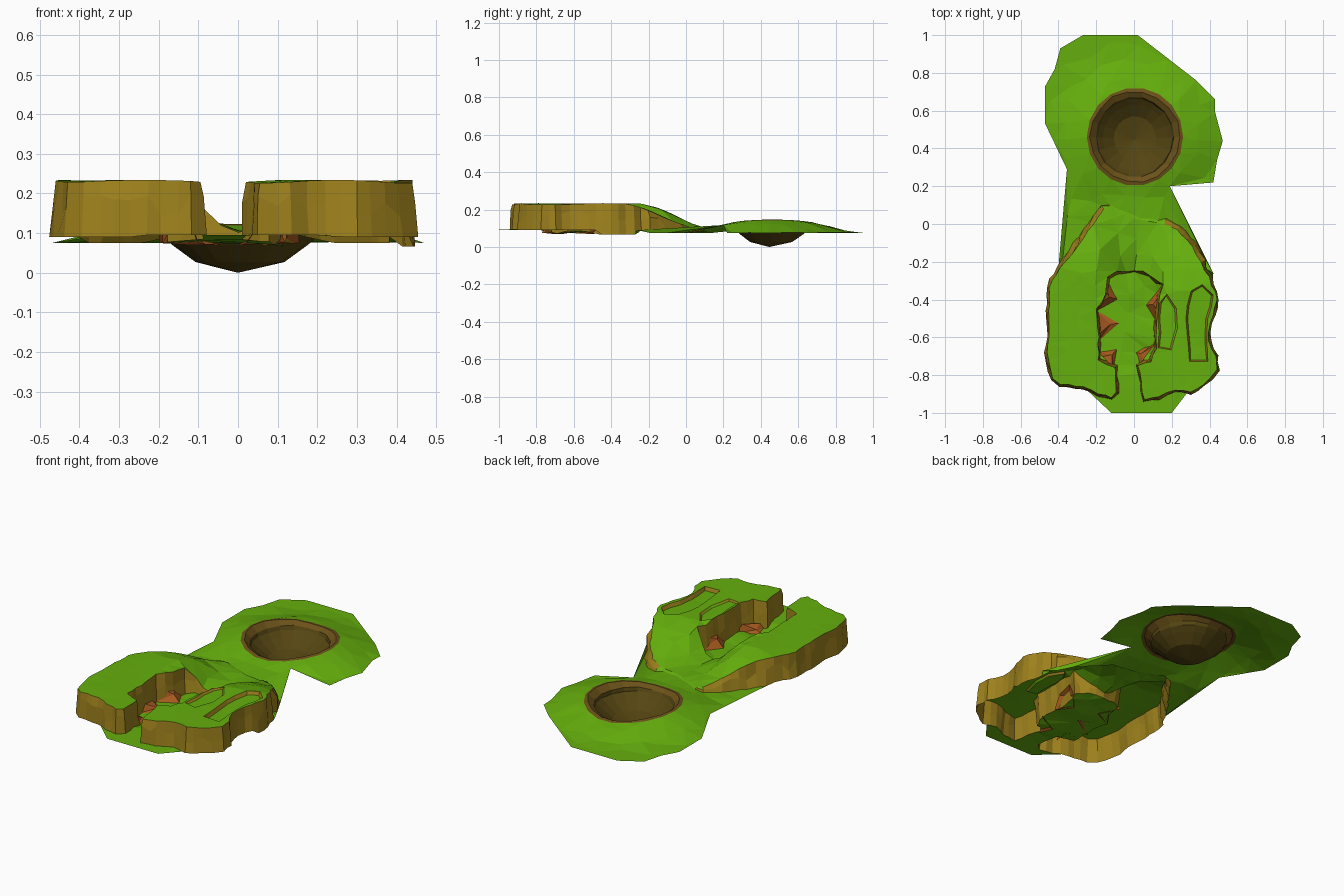
import bpy, math, random
from mathutils import Vector
from mathutils.geometry import delaunay_2d_cdt

if "Cube" in bpy.data.objects:
    bpy.data.objects.remove(bpy.data.objects["Cube"])

random.seed(4)
CX, CY = 0.005, 0.462          # crater centre


def material(name, rgb):
    m = bpy.data.materials.new(name)
    m.diffuse_color = (*rgb, 1)
    m.use_nodes = True
    m.node_tree.nodes["Principled BSDF"].inputs["Base Color"].default_value = m.diffuse_color
    return m


GRASS = material("grass", (0.13, 0.43, 0.004))
EARTH = material("earth", (0.34, 0.22, 0.012))
CLAY = material("clay", (0.38, 0.10, 0.014))
PIT = material("crater_earth", (0.15, 0.085, 0.01))
DARK = material("crater_dark", (0.09, 0.06, 0.006))


def make(name, verts, faces, mats, pick=None):
    me = bpy.data.meshes.new(name)
    me.from_pydata([tuple(v) for v in verts], [], faces)
    for m in mats:
        me.materials.append(m)
    me.update()
    if pick:
        for p in me.polygons:
            p.material_index = pick(p)
    ob = bpy.data.objects.new(name, me)
    bpy.context.collection.objects.link(ob)
    return ob


def clamp(t):
    return max(0.0, min(1.0, t))


def smooth(t):
    t = clamp(t)
    return t * t * (3 - 2 * t)


def inside(p, poly):
    r = False
    for a, b in zip(poly, poly[1:] + poly[:1]):
        if (a[1] > p[1]) != (b[1] > p[1]):
            if p[0] < a[0] + (p[1] - a[1]) / (b[1] - a[1]) * (b[0] - a[0]):
                r = not r
    return r


def refine(poly, step, jit):
    # split long edges and roughen them
    out = []
    for a, b in zip(poly, poly[1:] + poly[:1]):
        a, b = Vector(a), Vector(b)
        n = max(1, round((b - a).length / step))
        for i in range(n):
            p = a.lerp(b, i / n)
            if i:
                p += Vector((random.uniform(-jit, jit), random.uniform(-jit, jit)))
            out.append(p)
    return out


def offset(poly, dist, jit=0.0):
    # push a counter-clockwise loop outwards
    out = []
    for i, p in enumerate(poly):
        t = poly[(i + 1) % len(poly)] - poly[i - 1]
        out.append(p + Vector((t.y, -t.x)).normalized() * (dist(p) + random.uniform(-jit, jit)))
    return out


def sheet(name, outer, holes, lines, z, spacing, mats, pick=None):
    # triangulated terrain sheet with breaklines
    pts, edges = [], []
    for loop in [outer] + holes + lines:
        n, k = len(pts), len(loop)
        pts += [Vector(p) for p in loop]
        edges += [(n + i, n + (i + 1) % k) for i in range(k)]
    fixed = list(pts)
    for i in range(int(2 / spacing) + 1):
        for j in range(int(1 / spacing) + 1):
            p = Vector((-0.5 + (j + random.uniform(.2, .8)) * spacing,
                        -1 + (i + random.uniform(.2, .8)) * spacing))
            if inside(p, outer) and not any(inside(p, h) for h in holes) \
                    and min((p - q).length for q in fixed) > spacing * 0.45:
                pts.append(p)
    v, _, f, *_ = delaunay_2d_cdt(pts, edges, [], 0, 1e-5)
    keep = []
    for t in f:
        c = sum((v[i] for i in t), Vector((0, 0))) / 3
        if inside(c, outer) and not any(inside(c, h) for h in holes):
            keep.append(t)
    used = {k: n for n, k in enumerate(sorted({i for t in keep for i in t}))}
    return make(name, [(v[k].x, v[k].y, z(v[k])) for k in used],
                [[used[i] for i in t] for t in keep], mats, pick)


# U-shaped plateau outline, counter-clockwise: left side, gap, pit, right side, ramp
plateau = refine([(-.16, .08), (-.27, -.08), (-.39, -.23), (-.45, -.34), (-.45, -.5),
                  (-.46, -.68), (-.43, -.82), (-.39, -.85), (-.27, -.86), (-.19, -.90),
                  (-.12, -.92), (-.095, -.89), (-.10, -.76), (-.19, -.72), (-.185, -.6),
                  (-.20, -.45), (-.15, -.37), (-.14, -.28), (-.09, -.25), (.05, -.25),
                  (.155, -.32), (.13, -.42), (.12, -.55), (.12, -.66), (.09, -.73),
                  (.02, -.75), (.04, -.84), (.055, -.93), (.13, -.915), (.22, -.88),
                  (.30, -.89), (.37, -.85), (.44, -.77), (.435, -.7), (.395, -.62),
                  (.405, -.52), (.44, -.4), (.40, -.28), (.31, -.12), (.23, -.03),
                  (.16, 0), (0, .03), (-.13, .09)], 0.045, 0.006)
foot = offset(plateau, lambda p: .028 if p.y > -.22 and abs(p.x) > .15 else .012, .006)

# shallow sunken terraces on the right arm
terraces = [refine(p, 0.08, 0.006) for p in (
    [(.30, -.72), (.385, -.72), (.375, -.6), (.38, -.5), (.41, -.38), (.36, -.33), (.31, -.36), (.285, -.5)],
    [(.135, -.65), (.19, -.66), (.22, -.55), (.215, -.45), (.17, -.38), (.145, -.42)])]
terrace_tops = [offset(t, lambda p: .010) for t in terraces]
terrace_test = [offset(t, lambda p: .003) for t in terraces]


def ground_z(p):
    x, y = p
    d = math.hypot(x - CX, y - CY)
    crest = 0.040 + 0.028 * abs(x - CX) / max(d, 0.01)     # crater rim highest at the sides
    z = 0.075 + crest * smooth((0.47 - d) / 0.22)
    if -0.2 < y < 0.25:
        z = max(z, 0.075 + 0.027 * clamp((0.24 - abs(x)) / 0.12))
    if y <= -0.2:
        z = 0.075 + 0.02 * clamp((-0.70 - y) / 0.1)
        if abs(x) > 0.25:
            z = 0.066 if x > 0 and -0.48 < y < -0.27 else 0.09
        elif abs(x) < 0.12 and y > -0.7:
            z = 0.066 + 0.02 * abs(math.sin(17 * x + 11 * y))
    return z


def plateau_z(p):
    x, y = p
    fall = smooth((y + 0.40 - 0.13 * clamp((-x - 0.02) / 0.1) - 0.05 * clamp((x - .1) / .1)) / 0.42)
    side = clamp((abs(x) - 0.02) / 0.14)
    side = max(side, clamp((-0.33 - y) / 0.05))
    z = 0.105 + 0.125 * (1 - fall) * side
    for t, depth in zip(terrace_test, (0.020, 0.010)):
        if inside(p, t):
            z -= depth
    return max(z + 0.004 * math.sin(13 * x + 9 * y), ground_z(p))


sheet("plateau_top", plateau, [], terraces + terrace_tops, plateau_z, 0.09,
      [GRASS, EARTH], lambda p: 1 if p.normal.z < 0.7 else 0)

# cliff walls under the plateau edge
n = len(plateau)
verts, faces = [], []
for p, q in zip(plateau, foot):
    top, low = plateau_z(p), ground_z(q)
    m = p.lerp(q, random.uniform(0, 1))
    verts += [(p.x, p.y, top), (m.x, m.y, low + (top - low) * random.uniform(.3, .8)),
              (q.x, q.y, low)]
for i in range(n):
    a, b = 3 * i, 3 * ((i + 1) % n)
    faces += [(a + 1, b + 1, b, a), (a + 2, b + 2, b + 1, a + 1)]


def wall_colour(p):
    low_ramp = p.center.y > -0.06 and abs(p.center.x) < 0.15
    return 1 if low_ramp else 0


make("cliff_walls", verts, faces, [EARTH, GRASS], wall_colour)

# ground, crater hill and pit floor
SIDES = 18
rim = [Vector((CX + .255 * math.cos(2 * math.pi * i / SIDES),
               CY + .26 * math.sin(2 * math.pi * i / SIDES))) for i in range(SIDES)]
outline = [(-.12, -1), (.2, -1), (.3, -.87), (.38, -.6), (.42, -.26), (.19, .2), (.42, .22),
           (.44, .34), (.47, .44), (.43, .59), (.43, .66), (.33, .76), (.02, 1), (-.27, 1),
           (-.39, .93), (-.42, .82), (-.47, .73), (-.47, .53), (-.355, .29), (-.40, -.23),
           (-.42, -.6), (-.27, -.86)]
sheet("ground", outline, [rim, foot], [], ground_z, 0.10, [GRASS])

# crater bowl: stepped rings narrowing to the bottom (scale, height, share of rim height)
profile = [(1, 0, 1), (.93, .004, 1), (.81, .116, 0), (.78, .095, 0), (.67, .070, 0), (.44, .027, 0)]
verts, faces = [], []
for k, (s, z, share) in enumerate(profile):
    for q in rim:
        j = random.uniform(.98, 1.02) if 0 < k < 4 else 1
        rz = ground_z(q)
        verts.append((CX + (q.x - CX) * s * j, CY - .012 * (1 - s) + (q.y - CY) * s * j,
                      z + rz * share if share else min(z, rz - .012)))
for k in range(len(profile) - 1):
    for i in range(SIDES):
        a, b = k * SIDES + i, k * SIDES + (i + 1) % SIDES
        faces.append((a, b, b + SIDES, a + SIDES))
verts.append((0, .445, 0))
base = (len(profile) - 1) * SIDES
faces += [(base + i, base + (i + 1) % SIDES, len(verts) - 1) for i in range(SIDES)]
make("crater_bowl", verts, faces, [PIT, DARK],
     lambda p: 1 if p.index >= 2 * SIDES else 0)

# clay slopes leaning on the pit walls: wall end, wall end, toe, height
for i, (a, b, toe, h) in enumerate((
        ((-.19, -.62), (-.20, -.46), (-.04, -.52), .12),
        ((-.20, -.46), (-.145, -.29), (-.08, -.40), .14),
        ((-.10, -.77), (-.19, -.68), (-.08, -.65), .13),
        ((.155, -.32), (.12, -.52), (.06, -.43), .15),
        ((.12, -.62), (.02, -.76), (.0, -.68), .12))):
    a, b, t = Vector(a), Vector(b), Vector(toe)
    t2 = t.lerp(b, .4)
    pts = [(*a, .075), (*a.lerp(b, .2), h), (*b.lerp(a, .25), h - .01), (*b, .075),
           (*t2, .07), (*t, .07), (*a.lerp(b, .5).lerp(t, .45), h - .03)]
    fs = [(0, 5, 6), (0, 6, 1), (1, 6, 2), (2, 6, 3), (3, 6, 4), (4, 6, 5)]
    make("clay_slope_%d" % (i + 1), pts, [f[::-1] for f in fs] if (b - a).cross(t - a) > 0 else fs, [CLAY])
